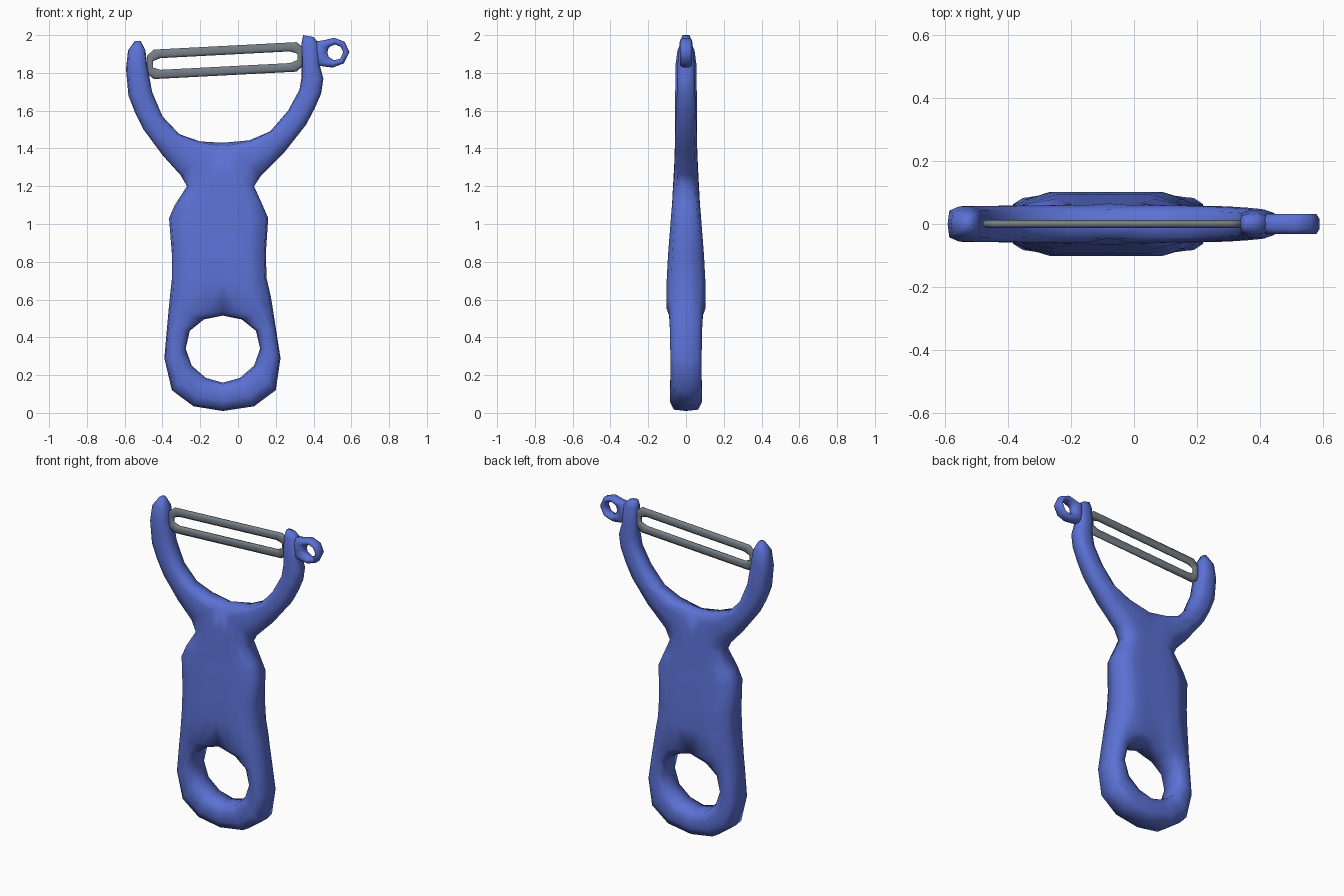
import bpy, bmesh, math

if "Cube" in bpy.data.objects:
    bpy.data.objects.remove(bpy.data.objects["Cube"])

C = -0.08  # centre line of the handle


def material(name, rgb):
    m = bpy.data.materials.new(name)
    m.diffuse_color = (*rgb, 1)
    m.use_nodes = True
    m.node_tree.nodes["Principled BSDF"].inputs["Base Color"].default_value = m.diffuse_color
    return m


BLUE = material("blue plastic", (0.105, 0.165, 0.66))
STEEL = material("grey steel", (0.18, 0.21, 0.24))


def finish(name, bm, mat):
    bmesh.ops.remove_doubles(bm, verts=bm.verts[:], dist=1e-4)
    # drop the inner walls where both body halves meet
    inner = [f for f in bm.faces if all(abs(v.co.x - C) < 1e-4 for v in f.verts)]
    if inner and name == "handle":
        bmesh.ops.delete(bm, geom=inner, context='FACES')
    bmesh.ops.recalc_face_normals(bm, faces=bm.faces[:])
    for f in bm.faces:
        f.smooth = True
    me = bpy.data.meshes.new(name)
    bm.to_mesh(me)
    bm.free()
    me.materials.append(mat)
    ob = bpy.data.objects.new(name, me)
    bpy.context.collection.objects.link(ob)
    return ob


# Cross-sections: (share of the way from outer to inner edge, share of thickness)
RING = [(0, 0), (.05, .76), (.33, 1), (.67, 1), (.95, .76), (1, 0)]
SLAB = [(0, 0), (.04, .76), (.4, 1), (.7, 1), (1, 1), (1, 1)]


def section(bm, outer, inner, t, kind):
    pts = []
    for u, w in (SLAB if kind == 'S' else RING):
        pts.append([outer[0] + (inner[0] - outer[0]) * u,
                    outer[1] + (inner[1] - outer[1]) * u, w * t])
    if kind in '+-':  # row where an opening closes on the centre line
        pts[4][:2] = C, inner[1] + (.02 if kind == '+' else -.02)
    front = [bm.verts.new((x, -y, z)) for x, z, y in pts]
    back = [bm.verts.new((x, y, z)) for x, z, y in pts]
    return front + back[::-1]


def half(bm, rows):
    rings = [section(bm, *r) for r in rows]
    for a, b in zip(rings, rings[1:]):
        for i in range(12):
            j = (i + 1) % 12
            bm.faces.new((a[i], a[j], b[j], b[i]))
    bm.faces.new(rings[-1])


# Handle rows: left x, right x, z of outer edge; inner offset, z; half thickness; kind
ROWS = [
    (C, C, .01, 0, .16, .085, 'R'),
    (-.235, .085, .035, .09, .185, .085, 'R'),
    (-.35, .20, .12, .165, .25, .082, 'R'),
    (-.39, .225, .29, .197, .34, .083, 'R'),
    (-.376, .20, .45, .175, .435, .085, 'R'),
    (-.366, .183, .56, .10, .495, .09, 'R'),
    (-.36, .173, .62, 0, .515, .102, '+'),
    (-.35, .152, .71, 0, .70, .102, 'S'),
    (-.35, .147, .84, 0, .84, .095, 'S'),
    (-.365, .16, 1.03, 0, 1.03, .08, 'S'),
    (-.335, .13, 1.10, 0, 1.12, .073, 'S'),
    (-.27, .085, 1.20, 0, 1.27, .065, 'S'),
    (-.305, .125, 1.26, 0, 1.43, .06, '-'),
]
# Arm rows: outer x, z; inner x, z; half thickness
LEFT_ARM = [
    (-.40, 1.365, -.20, 1.437, .059), (-.50, 1.50, -.31, 1.475, .058),
    (-.545, 1.59, -.40, 1.57, .057), (-.58, 1.68, -.455, 1.70, .057),
    (-.593, 1.82, -.482, 1.85, .056), (-.582, 1.92, -.49, 1.92, .045),
    (-.545, 1.97, -.515, 1.97, .02),
]
RIGHT_ARM = [
    (.25, 1.385, .06, 1.443, .059), (.36, 1.525, .17, 1.49, .056),
    (.405, 1.61, .265, 1.60, .052), (.44, 1.69, .325, 1.71, .048),
    (.452, 1.77, .337, 1.78, .046), (.43, 1.85, .337, 1.86, .044),
    (.425, 1.96, .337, 1.96, .034), (.40, 1.99, .345, 2.0, .02),
]

# Handle with finger hole and forked arms, one closed mesh
bm = bmesh.new()
for side, arm in ((0, LEFT_ARM), (1, RIGHT_ARM)):
    s = 1 if side else -1
    rows = [((r[side], r[2]), (C + s * r[3], r[4]), r[5], r[6]) for r in ROWS]
    rows += [((a, b), (c, d), t, 'R') for a, b, c, d, t in arm]
    half(bm, rows)
finish("handle", bm, BLUE)


def holed_plate(name, outer, inner, edge, mid, mat):
    """Rounded plate between two loops of (x, z), edges thinner than the middle."""
    bm = bmesh.new()
    loops = []
    for u, y in ((0, -edge), (.3, -mid), (.7, -mid), (1, -edge),
                 (1, edge), (.7, mid), (.3, mid), (0, edge)):
        loops.append([bm.verts.new((a + (c - a) * u, y, b + (d - b) * u))
                      for (a, b), (c, d) in zip(outer, inner)])
    n = len(outer)
    for k in range(8):
        a, b = loops[k], loops[(k + 1) % 8]
        for i in range(n):
            j = (i + 1) % n
            bm.faces.new((a[i], a[j], b[j], b[i]))
    return finish(name, bm, mat)


def slanted_loop(hx, hz, cx, cz):
    """Rectangle with cut corners, following the tilt of the blade."""
    pts = [(hx, hz - cz), (hx - cx, hz), (-hx + cx, hz), (-hx, hz - cz),
           (-hx, -hz + cz), (-hx + cx, -hz), (hx - cx, -hz), (hx, -hz + cz)]
    return [(x - .068, 1.865 + z + .052 * x) for x, z in pts]


# Slotted blade
holed_plate("blade", slanted_loop(.413, .078, .035, .03),
            slanted_loop(.382, .031, .04, .014), .006, .012, STEEL)

# Eyelet on the right arm
lug = [(.40, 1.965), (.40, 1.90), (.41, 1.84), (.50, 1.828), (.56, 1.85),
       (.59, 1.91), (.565, 1.965), (.51, 1.986), (.45, 1.972)]
hole = []
for x, z in lug:
    a = math.atan2(z - 1.908, x - .515)
    hole.append((.515 + .042 * math.cos(a), 1.908 + .042 * math.sin(a)))
holed_plate("eyelet", lug, hole, .016, .032, BLUE)
